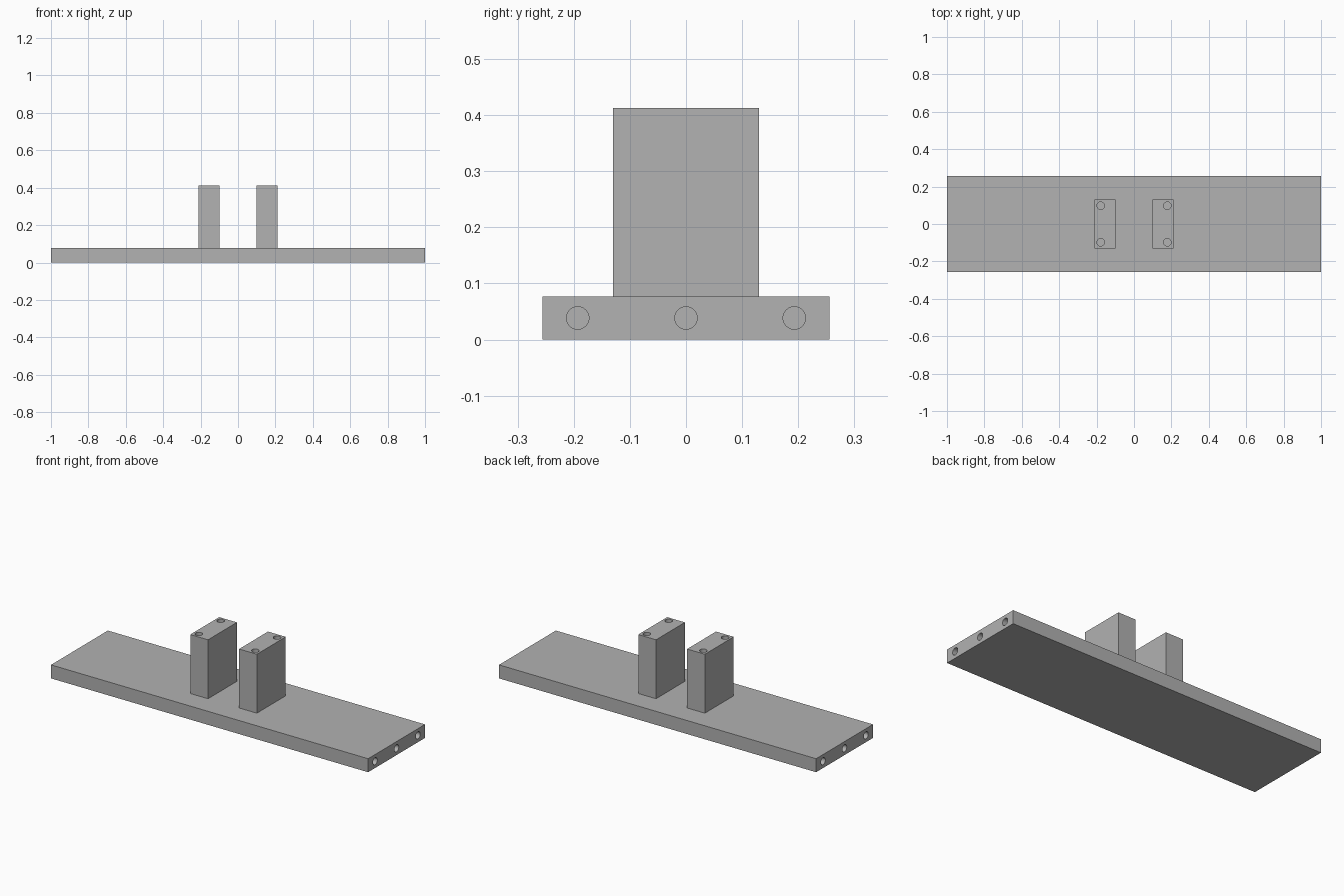
import bpy
import math

cube = bpy.data.objects.get("Cube")
if cube:
    bpy.data.objects.remove(cube, do_unlink=True)

GREY = (0.445, 0.445, 0.445, 1)
grey = bpy.data.materials.new("plain_grey")
grey.use_nodes = True
grey.diffuse_color = GREY
grey.node_tree.nodes["Principled BSDF"].inputs["Base Color"].default_value = GREY

HOLE_RADIUS = 0.02
HOLE_DEPTH = 0.15


def block(name, low, high):
    """Box between two opposite corners."""
    centre = [(a + b) / 2 for a, b in zip(low, high)]
    bpy.ops.mesh.primitive_cube_add(size=1, location=centre)
    obj = bpy.context.object
    obj.name = name
    obj.scale = [b - a for a, b in zip(low, high)]
    bpy.ops.object.transform_apply(location=False, rotation=False, scale=True)
    obj.data.materials.append(grey)
    return obj


def drill(obj, mouth, along_x=False):
    """Blind round hole centred on a point of the surface."""
    bpy.ops.mesh.primitive_cylinder_add(
        vertices=48, radius=HOLE_RADIUS, depth=2 * HOLE_DEPTH, location=mouth,
        rotation=(0, math.pi / 2 if along_x else 0, 0))
    cutter = bpy.context.object
    cutter.data.materials.append(grey)
    mod = obj.modifiers.new("hole", "BOOLEAN")
    mod.operation = "DIFFERENCE"
    mod.solver = "EXACT"
    mod.object = cutter
    bpy.context.view_layer.objects.active = obj
    bpy.ops.object.modifier_apply(modifier=mod.name)
    bpy.data.objects.remove(cutter, do_unlink=True)


def finish(obj):
    bpy.ops.object.select_all(action="DESELECT")
    obj.select_set(True)
    bpy.context.view_layer.objects.active = obj
    bpy.ops.object.shade_smooth_by_angle(angle=math.radians(30))


# Base plate with three holes in each end
BASE_TOP = 0.077
base = block("base_plate", (-1, -0.256, 0), (1, 0.256, BASE_TOP))
for end in (-1, 1):
    for y in (-0.193, 0, 0.193):
        drill(base, (end, y, BASE_TOP / 2), along_x=True)
finish(base)

# Two upright posts, each with two holes in its top
POST_TOP = 0.413
for side, name in ((-1, "right_post"), (1, "left_post")):
    xs = sorted((side * 0.098, side * 0.21))
    post = block(name, (xs[0], -0.13, BASE_TOP), (xs[1], 0.13, POST_TOP))
    for y in (-0.098, 0.098):
        drill(post, (side * 0.178, y, POST_TOP))
    finish(post)
